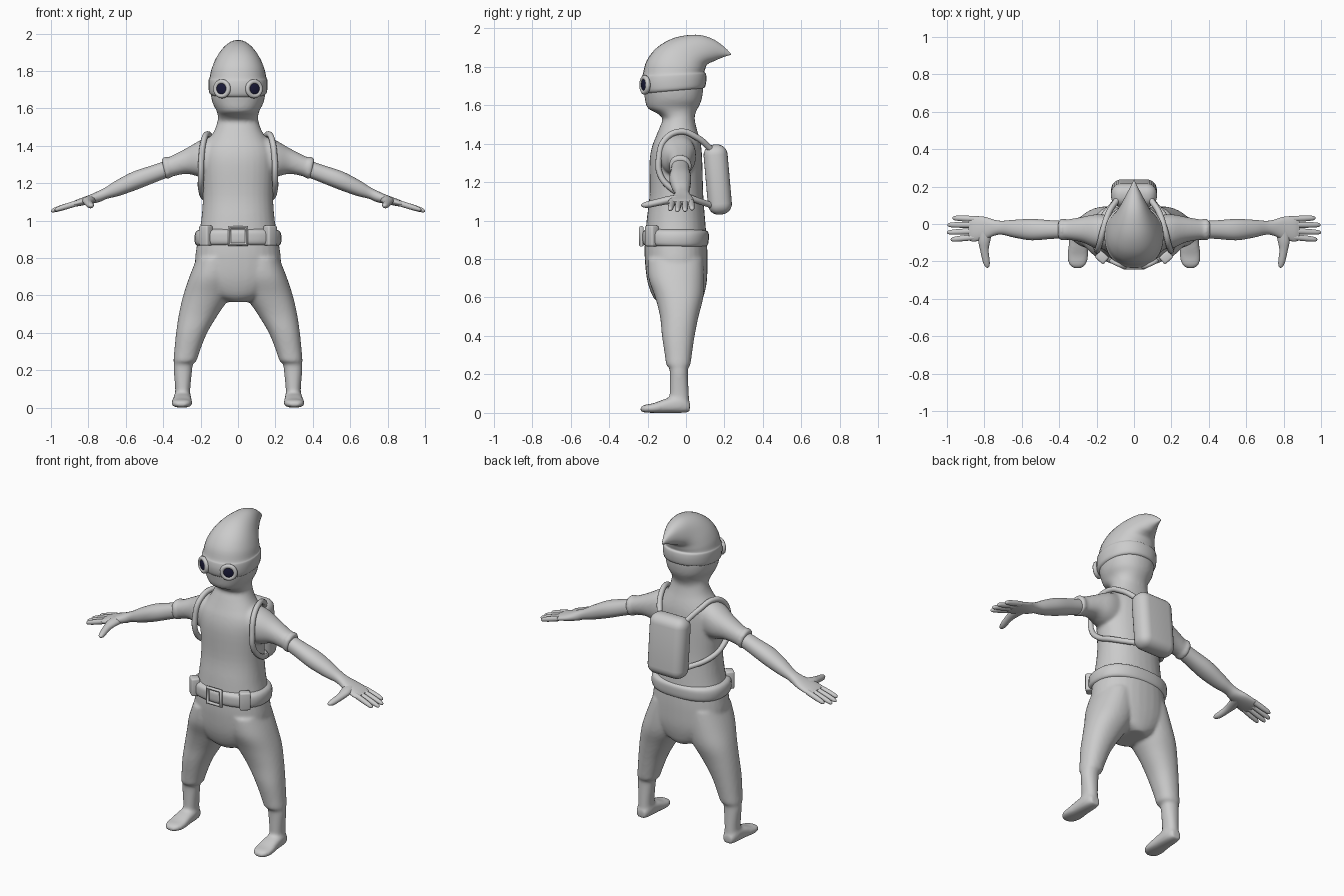
import bpy, bmesh, math
from mathutils import Vector, Matrix

if "Cube" in bpy.data.objects:
    bpy.data.objects.remove(bpy.data.objects["Cube"])


def material(name, rgb):
    m = bpy.data.materials.new(name)
    m.use_nodes = True
    m.diffuse_color = (*rgb, 1)
    m.node_tree.nodes["Principled BSDF"].inputs["Base Color"].default_value = (*rgb, 1)
    return m


GREY = material("grey", (0.6, 0.6, 0.6))
NAVY = material("dark_navy", (0.01, 0.01, 0.04))


def select(objs):
    bpy.ops.object.select_all(action="DESELECT")
    for o in objs:
        o.select_set(True)
    bpy.context.view_layer.objects.active = objs[0]


def finish(name, bm, mat=GREY, angle=50):
    bmesh.ops.recalc_face_normals(bm, faces=bm.faces)
    me = bpy.data.meshes.new(name)
    bm.to_mesh(me)
    bm.free()
    ob = bpy.data.objects.new(name, me)
    bpy.context.collection.objects.link(ob)
    me.materials.append(mat)
    select([ob])
    bpy.ops.object.shade_smooth_by_angle(angle=math.radians(angle))
    return ob


def spline(rows, steps):
    """Catmull-Rom interpolation of rows of numbers."""
    out = []
    for i in range(len(rows) - 1):
        a, b, c, d = (rows[max(0, min(len(rows) - 1, i + k))] for k in (-1, 0, 1, 2))
        for s in range(steps):
            t = s / steps
            out.append([q + t * (r - p) / 2 + t * t * (p - 2.5 * q + 2 * r - e / 2)
                        + t ** 3 * (1.5 * q - p / 2 - 1.5 * r + e / 2)
                        for p, q, r, e in zip(a, b, c, d)])
    return out + [list(rows[-1])]


def loft(name, rows, plane="yz", side=1, power=2.2, segs=32, steps=4):
    """Each row: two opposite points in the plane, half width across it, offset across it."""
    bm = bmesh.new()
    rings = []
    for u0, v0, u1, v1, w, off in spline(rows, steps):
        ring = []
        for k in range(segs):
            a = 2 * math.pi * k / segs
            c, s = (math.copysign(abs(f) ** (2 / power), f) for f in (math.cos(a), math.sin(a)))
            u, v = (u0 + u1) / 2 + c * (u1 - u0) / 2, (v0 + v1) / 2 + c * (v1 - v0) / 2
            t = off + s * w
            ring.append(bm.verts.new((side * t, u, v) if plane == "yz" else (side * u, t, v)))
        rings.append(ring)
    for a, b in zip(rings, rings[1:]):
        for k in range(segs):
            n = (k + 1) % segs
            bm.faces.new((a[k], a[n], b[n], b[k]))
    bm.faces.new(rings[0])
    bm.faces.new(rings[-1])
    return finish(name, bm)


def box(name, loc, size, bevel, turn=None, segments=3):
    bm = bmesh.new()
    bmesh.ops.create_cube(bm, size=1, matrix=Matrix.Diagonal((*size, 1)))
    bmesh.ops.bevel(bm, geom=bm.edges[:], offset=bevel, segments=segments,
                    profile=0.5, affect="EDGES")
    bm.transform(Matrix.Translation(loc) @ (turn or Matrix()))
    return finish(name, bm)


def ring_mesh(name, major, minor, matrix, segs, tube=10):
    bm = bmesh.new()
    grid = [[bm.verts.new(((major + minor * math.cos(b)) * math.cos(a), minor * math.sin(b),
                           (major + minor * math.cos(b)) * math.sin(a)))
             for b in (2 * math.pi * j / tube for j in range(tube))]
            for a in (2 * math.pi * (i + 0.5) / segs for i in range(segs))]
    for i in range(segs):
        for j in range(tube):
            n, m = (i + 1) % segs, (j + 1) % tube
            bm.faces.new((grid[i][j], grid[n][j], grid[n][m], grid[i][m]))
    bm.transform(matrix)
    return finish(name, bm)


# Torso, neck and face
parts = [loft("body", [
    (-.13, .565, .07, .565, .06, 0), (-.17, .6, .09, .6, .15, 0), (-.2, .68, .108, .68, .22, 0),
    (-.213, .78, .112, .78, .23, 0), (-.215, .87, .11, .87, .22, 0), (-.205, 1, .1, 1, .197, 0),
    (-.19, 1.13, .09, 1.13, .188, 0), (-.19, 1.3, .085, 1.3, .195, 0),
    (-.178, 1.38, .08, 1.38, .188, 0), (-.155, 1.44, .07, 1.43, .155, 0),
    (-.135, 1.49, .055, 1.48, .125, 0), (-.122, 1.53, .045, 1.53, .11, 0),
    (-.155, 1.56, .05, 1.56, .108, 0), (-.2, 1.585, .065, 1.59, .115, 0),
    (-.215, 1.64, .082, 1.63, .138, 0), (-.22, 1.7, .09, 1.7, .146, 0),
    (-.2, 1.8, .08, 1.8, .13, 0)])]

LEG = [(.02, .8, .22, .8, .145, -.055), (.01, .7, .26, .7, .145, -.05),
       (.04, .6, .293, .6, .125, -.035), (.105, .5, .316, .5, .1, -.035),
       (.165, .4, .331, .4, .085, -.04), (.205, .3, .341, .3, .07, -.04),
       (.222, .25, .345, .25, .063, -.04), (.24, .235, .343, .235, .05, -.038),
       (.245, .2, .344, .2, .047, -.037), (.255, .1, .336, .1, .05, -.035),
       (.255, .03, .338, .03, .052, -.033)]
FOOT = [(.022, .05, .018, .004, .03, .297), (-.02, .09, -.02, 0, .045, .297),
        (-.1, .075, -.1, 0, .05, .298), (-.17, .05, -.17, 0, .056, .3),
        (-.215, .042, -.215, .002, .046, .302), (-.237, .028, -.237, .008, .022, .303)]
SLEEVE = [(.1, 1.46, .13, 1.22, .09, -.045), (.19, 1.435, .21, 1.235, .092, -.04),
          (.28, 1.385, .275, 1.25, .068, -.03), (.37, 1.34, .355, 1.235, .054, -.03),
          (.388, 1.343, .364, 1.227, .06, -.03), (.41, 1.33, .385, 1.22, .056, -.03)]
for side in (1, -1):
    parts.append(loft("leg", LEG, "xz", side))
    parts.append(loft("foot", FOOT, "yz", side, power=2.6))
    parts.append(loft("sleeve", SLEEVE, "xz", side))

# Fuse the overlapping body parts into one soft skin
select(parts)
bpy.ops.object.join()
body = bpy.context.object
fuse = body.modifiers.new("fuse", "REMESH")
fuse.mode, fuse.voxel_size, fuse.use_smooth_shade = "VOXEL", 0.009, True
soften = body.modifiers.new("soften", "SMOOTH")
soften.factor, soften.iterations = 0.5, 8
for m in ("fuse", "soften"):
    bpy.ops.object.modifier_apply(modifier=m)

# Pointed cap with its rolled brim
loft("cap", [
    (-.21, 1.655, .075, 1.685, .135, 0), (-.229, 1.672, .098, 1.693, .153, 0),
    (-.236, 1.71, .106, 1.73, .158, 0), (-.232, 1.745, .104, 1.762, .157, 0),
    (-.224, 1.762, .096, 1.772, .151, 0), (-.205, 1.83, .1, 1.788, .142, 0),
    (-.15, 1.9, .108, 1.808, .122, 0), (-.06, 1.95, .125, 1.82, .095, 0),
    (.05, 1.966, .15, 1.83, .066, 0), (.13, 1.948, .175, 1.842, .042, 0),
    (.19, 1.91, .205, 1.853, .02, 0), (.232, 1.87, .234, 1.862, .003, 0)])

# Belt and square buckle
loft("belt", [
    (-.19, .865, .085, .86, .21, 0), (-.222, .877, .112, .872, .228, 0),
    (-.228, .915, .119, .912, .233, 0), (-.222, .945, .114, .942, .222, 0),
    (-.19, .96, .085, .955, .19, 0)], power=2.4)
ring_mesh("buckle", .064, .012, Matrix.Translation((0, -.232, .918)), 4, 8)

# Backpack
box("backpack", (0, .165, 1.213), (.245, .125, .365), .055,
    Matrix.Rotation(math.radians(5), 4, "X"), 6)

FINGERS = [(.032, .97), (-.005, .998), (-.045, 1), (-.083, .98)]
STRAP = [(.09, .13, 1.37), (.135, .06, 1.43), (.165, -.03, 1.462), (.185, -.11, 1.42),
         (.196, -.14, 1.33), (.198, -.135, 1.24), (.198, -.08, 1.17), (.175, .02, 1.12),
         (.09, .13, 1.08)]
for side, tag in ((1, "left"), (-1, "right")):
    # Forearm, palm, fingers and thumb
    loft(tag + "_forearm", [
        (.385, 1.32, .365, 1.235, .046, -.03), (.46, 1.295, .435, 1.208, .05, -.03),
        (.56, 1.262, .535, 1.168, .057, -.03), (.65, 1.215, .635, 1.133, .047, -.025),
        (.71, 1.177, .7, 1.117, .037, -.02), (.75, 1.157, .74, 1.1, .042, -.02),
        (.8, 1.135, .795, 1.088, .06, -.022), (.86, 1.113, .855, 1.077, .068, -.026),
        (.885, 1.1, .88, 1.074, .06, -.026)], "xz", side)
    for i, (y, tip) in enumerate(FINGERS):
        rows = []
        for f, r in ((0, .016), (.5, .016), (.85, .013), (.97, .008), (1, .002)):
            x = .855 + f * (tip - .855)
            z = 1.095 - .3 * (x - .855)
            rows.append((x, z + r, x, z - r, r, y * (.85 + .15 * f)))
        loft(f"{tag}_finger_{i + 1}", rows, "xz", side, 2, 14, 3)
    loft(tag + "_thumb", [
        (-.03, 1.135, -.03, 1.09, .035, .79), (-.09, 1.128, -.09, 1.085, .032, .8),
        (-.14, 1.115, -.14, 1.077, .023, .8), (-.2, 1.1, -.2, 1.066, .019, .79),
        (-.226, 1.09, -.226, 1.07, .012, .785), (-.234, 1.082, -.234, 1.078, .002, .784)],
        "yz", side, 2, 18)

    # Shoulder strap
    cu = bpy.data.curves.new(tag + "_strap", "CURVE")
    cu.dimensions, cu.bevel_depth, cu.bevel_resolution = "3D", .016, 3
    sp = cu.splines.new("BEZIER")
    sp.bezier_points.add(len(STRAP) - 1)
    for p, (x, y, z) in zip(sp.bezier_points, STRAP):
        p.co = (side * x, y, z)
        p.handle_left_type = p.handle_right_type = "AUTO"
    strap = bpy.data.objects.new(tag + "_strap", cu)
    bpy.context.collection.objects.link(strap)
    cu.materials.append(GREY)
    select([strap])
    bpy.ops.object.convert(target="MESH")

    # Belt pouch
    box(tag + "_pouch", (side * .172, -.178, .92), (.062, .05, .108), .01,
        Matrix.Rotation(side * math.radians(42), 4, "Z"))

    # Goggle rim and dark lens
    aim = Matrix.Translation((side * .086, -.214, 1.705)) @ Matrix.Rotation(
        side * math.radians(25), 4, "Z")
    ring_mesh(tag + "_goggle_rim", .038, .013, aim, 32)
    bm = bmesh.new()
    bmesh.ops.create_uvsphere(bm, u_segments=24, v_segments=12, radius=1)
    bm.transform(aim @ Matrix.Translation((0, -.004, 0)) @ Matrix.Diagonal((.034, .008, .034, 1)))
    finish(tag + "_lens", bm, NAVY)
